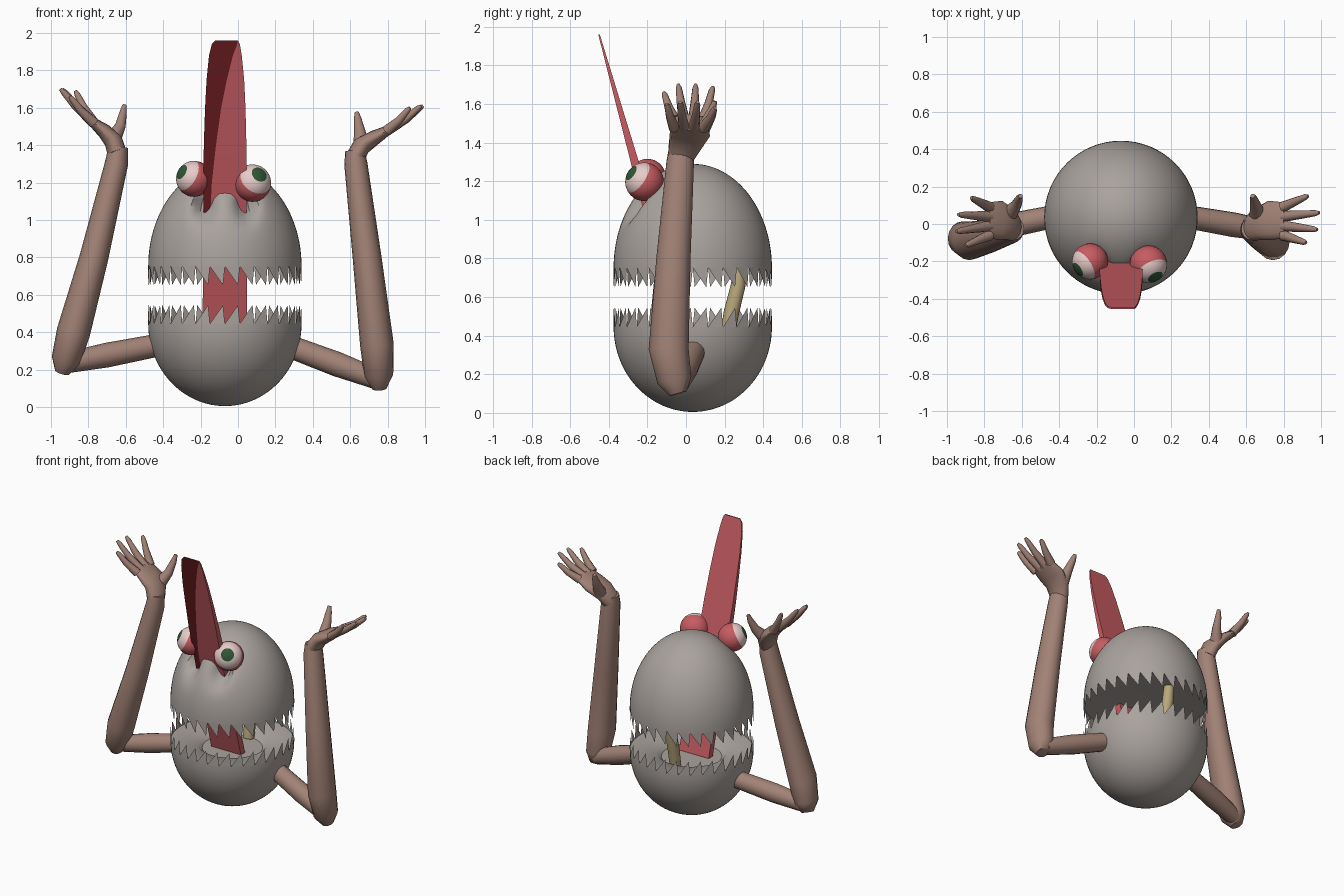
import bpy, bmesh, math
from mathutils import Vector

cube = bpy.data.objects.get("Cube")
if cube:
    bpy.data.objects.remove(cube)


def material(name, r, g, b):
    lin = [(c / 255 / 12.92 if c < 11 else ((c / 255 + 0.055) / 1.055) ** 2.4) for c in (r, g, b)]
    m = bpy.data.materials.new(name)
    m.use_nodes = True
    m.diffuse_color = (*lin, 1)
    m.node_tree.nodes["Principled BSDF"].inputs["Base Color"].default_value = (*lin, 1)
    return m


GREY = material("stone grey", 170, 163, 158)
SKIN = material("brown skin", 162, 130, 118)
RED = material("soft red", 198, 92, 98)
DARK = material("dark red", 105, 28, 32)
BEIGE = material("beige", 185, 168, 125)
WHITE = material("pinkish white", 240, 212, 210)
GREEN = material("dark green", 48, 86, 54)


def finish(bm, name, mats, smooth=True, angle=40, normals=True):
    if normals:
        bmesh.ops.recalc_face_normals(bm, faces=bm.faces)
    me = bpy.data.meshes.new(name)
    bm.to_mesh(me)
    bm.free()
    ob = bpy.data.objects.new(name, me)
    bpy.context.scene.collection.objects.link(ob)
    for m in mats:
        me.materials.append(m)
    if smooth:
        bpy.ops.object.select_all(action="DESELECT")
        ob.select_set(True)
        bpy.context.view_layer.objects.active = ob
        bpy.ops.object.shade_smooth_by_angle(angle=math.radians(angle))
    return ob


def bridge(bm, a, b):
    n = len(a)
    for i in range(n):
        bm.faces.new((a[i], a[(i + 1) % n], b[(i + 1) % n], b[i]))


def tube(name, points, radii, mat, sides=16, stretch=1.0):
    """Tapered limb; each radius is a number or a (width, thickness) pair."""
    bm = bmesh.new()
    pts = [Vector(p) for p in points]
    rings = []
    for i, p in enumerate(pts):
        t = (pts[min(i + 1, len(pts) - 1)] - pts[max(i - 1, 0)]).normalized()
        side = Vector((0, 1, 0))
        side = (side - t * side.dot(t)).normalized()
        up = t.cross(side)
        w, h = radii[i] if isinstance(radii[i], tuple) else (radii[i] * stretch, radii[i])
        rings.append([bm.verts.new(p + side * w * math.cos(a) + up * h * math.sin(a))
                      for a in (math.tau * k / sides for k in range(sides))])
    for a, b in zip(rings, rings[1:]):
        bridge(bm, a, b)
    bm.faces.new(rings[0])
    bm.faces.new(rings[-1])
    return finish(bm, name, [mat], angle=60)


# Egg-shaped shells with a saw-toothed rim
CX, CY, RADIUS, SEG = -0.07, 0.035, 0.41, 64


def dent(v):
    """Press two hollows in the brow, beside the tongue."""
    if v.y < 0:
        for x in (-0.185, 0.045):
            v.y += 0.13 * math.exp(-((v.x - x) / 0.045) ** 2 - ((v.z - 1.09) / 0.08) ** 2)
    return v


def shell(name, rim_z, height, tooth, inner, dented=False):
    bm = bmesh.new()

    def ring(r, z):
        out = []
        for k in range(SEG):
            a = math.tau * k / SEG
            v = Vector((CX + r * math.cos(a), CY + r * math.sin(a), z))
            out.append(bm.verts.new(dent(v) if dented else v))
        return out

    steps = 26
    rings = [ring(RADIUS * math.cos(math.pi / 2 * i / steps),
                  rim_z + height * math.sin(math.pi / 2 * i / steps)) for i in range(steps)]
    for a, b in zip(rings, rings[1:]):
        bridge(bm, a, b)
    pole = bm.verts.new((CX, CY, rim_z + height))
    for k in range(SEG):
        bm.faces.new((rings[-1][k], rings[-1][(k + 1) % SEG], pole))
    # mouth floor or roof with a shallow bowl
    prev = rings[0]
    for r, dz in inner:
        cur = ring(r, rim_z + dz)
        bridge(bm, prev, cur)
        prev = cur
    bm.faces.new(prev)
    bmesh.ops.recalc_face_normals(bm, faces=bm.faces)
    # slanted teeth
    for k in range(0, SEG, 2):
        a = math.tau * (k + 1.75) / SEG
        tip = bm.verts.new((CX + RADIUS * math.cos(a), CY + RADIUS * math.sin(a), rim_z + tooth))
        base = [rings[0][k], rings[0][k + 1], rings[0][(k + 2) % SEG]]
        f = bm.faces.new(base + [tip] if tooth > 0 else [tip] + base[::-1])
        f.normal_update()
    return finish(bm, name, [GREY], normals=False)


shell("lower_jaw", 0.445, -0.44, 0.1, [(0.23, -0.02), (0.2, -0.05)])
shell("upper_head", 0.752, 0.538, -0.1, [(0.23, 0.01)], dented=True)

# Long tongue running from the mouth out through the brow
rows = [(0.40, -0.19, 0.05, -0.16), (1.0, -0.185, 0.045, -0.15), (1.2, -0.184, 0.045, -0.14),
        (1.4, -0.183, 0.045, -0.118), (1.6, -0.176, 0.04, -0.09), (1.75, -0.168, 0.033, -0.06),
        (1.88, -0.155, 0.02, -0.027), (1.94, -0.14, 0.01, -0.004), (1.96, -0.12, 0.0, -0.003)]
bm = bmesh.new()
prev = None
for z, left, right, crease in rows:
    y = -0.19 - (z - 1.03) * 0.28
    t = 0.024 if z < 1.2 else 0.004 + 0.02 * (1.96 - z) / 0.76
    cur = [bm.verts.new(p) for p in ((left, y - t, z), (crease, y - t, z), (right, y - t, z),
                                     (right, y + t, z), (left, y + t, z))]
    if prev:
        bridge(bm, prev, cur)
        if z > 1.1:
            bm.faces.ensure_lookup_table()
            bm.faces[-5].material_index = 1
    else:
        bm.faces.new(cur)
    prev = cur
bm.faces.new(prev)
finish(bm, "tongue", [RED, DARK], angle=30)

# Leaning post at the back of the mouth
tube("throat_post", [(-0.065, 0.215, 0.4), (-0.065, 0.235, 0.52), (-0.065, 0.27, 0.66), (-0.065, 0.285, 0.78)],
     [0.038, 0.04, 0.038, 0.034], BEIGE)


# Eyes: rings round the gaze axis give pupil, white and lid
def eye(name, centre, gaze, radius):
    bm = bmesh.new()
    bmesh.ops.create_uvsphere(bm, u_segments=32, v_segments=28, radius=radius)
    for f in bm.faces:
        angle = math.degrees(f.calc_center_median().angle(Vector((0, 0, 1))))
        f.material_index = 2 if angle < 26 else 1 if angle < 64 else 0
    ob = finish(bm, name, [RED, WHITE, GREEN])
    ob.location = centre
    ob.rotation_euler = Vector(gaze).to_track_quat("Z", "Y").to_euler()


eye("right_eye", (-0.235, -0.2, 1.22), (-0.75, -0.5, 0.42), 0.096)
eye("left_eye", (0.077, -0.215, 1.197), (0.4, -0.75, 0.5), 0.1)


# Arms and hands
def arm(side, shoulder, elbow, forearm, palm, tips, thumb):
    tube(side + "_upper_arm", [shoulder, Vector(shoulder).lerp(Vector(elbow), 0.6), elbow],
         [0.06, 0.066, 0.055], SKIN)
    tube(side + "_forearm", forearm, [0.04, 0.078, 0.09, 0.077, 0.062, 0.052], SKIN, stretch=1.15)
    tube(side + "_palm", palm, [(0.07, 0.052), (0.088, 0.05), (0.105, 0.04), (0.095, 0.024)], SKIN)
    knuckle = Vector(palm[-1])
    for i, tip in enumerate(tips):
        tip = Vector(tip)
        base = knuckle.lerp(Vector(palm[-2]), 0.2)
        base.y += 0.07 - 0.05 * i
        mid = base.lerp(tip, 0.55)
        mid.z -= 0.01
        tube(f"{side}_finger_{i + 1}", [base, mid, base.lerp(tip, 0.9), tip],
             [0.03, 0.022, 0.016, 0.009], SKIN, 10)
    tube(side + "_thumb", thumb, [0.045, 0.03, 0.021, 0.012], SKIN, 10)


arm("left", (0.22, 0.05, 0.345), (0.74, -0.04, 0.15),
    [(0.755, -0.04, 0.1), (0.752, -0.06, 0.17), (0.743, -0.09, 0.33),
     (0.69, -0.065, 0.8), (0.63, -0.03, 1.3), (0.625, -0.025, 1.37)],
    [(0.625, -0.025, 1.33), (0.66, 0.0, 1.395), (0.73, 0.02, 1.44), (0.81, 0.02, 1.485)],
    [(0.93, 0.15, 1.58), (0.99, 0.06, 1.61), (0.98, -0.03, 1.61), (0.92, -0.1, 1.6)],
    [(0.66, 0.05, 1.4), (0.65, 0.1, 1.48), (0.64, 0.135, 1.54), (0.635, 0.15, 1.575)])
arm("right", (-0.38, 0.05, 0.34), (-0.92, -0.06, 0.235),
    [(-0.94, -0.06, 0.185), (-0.92, -0.075, 0.25), (-0.88, -0.09, 0.4),
     (-0.77, -0.065, 0.8), (-0.65, -0.03, 1.3), (-0.64, -0.025, 1.39)],
    [(-0.645, -0.025, 1.35), (-0.665, 0.0, 1.42), (-0.715, 0.02, 1.475), (-0.785, 0.02, 1.53)],
    [(-0.87, 0.14, 1.69), (-0.94, 0.05, 1.7), (-0.95, -0.04, 1.7), (-0.9, -0.115, 1.66)],
    [(-0.67, 0.05, 1.43), (-0.63, 0.1, 1.5), (-0.615, 0.135, 1.57), (-0.607, 0.15, 1.615)])
